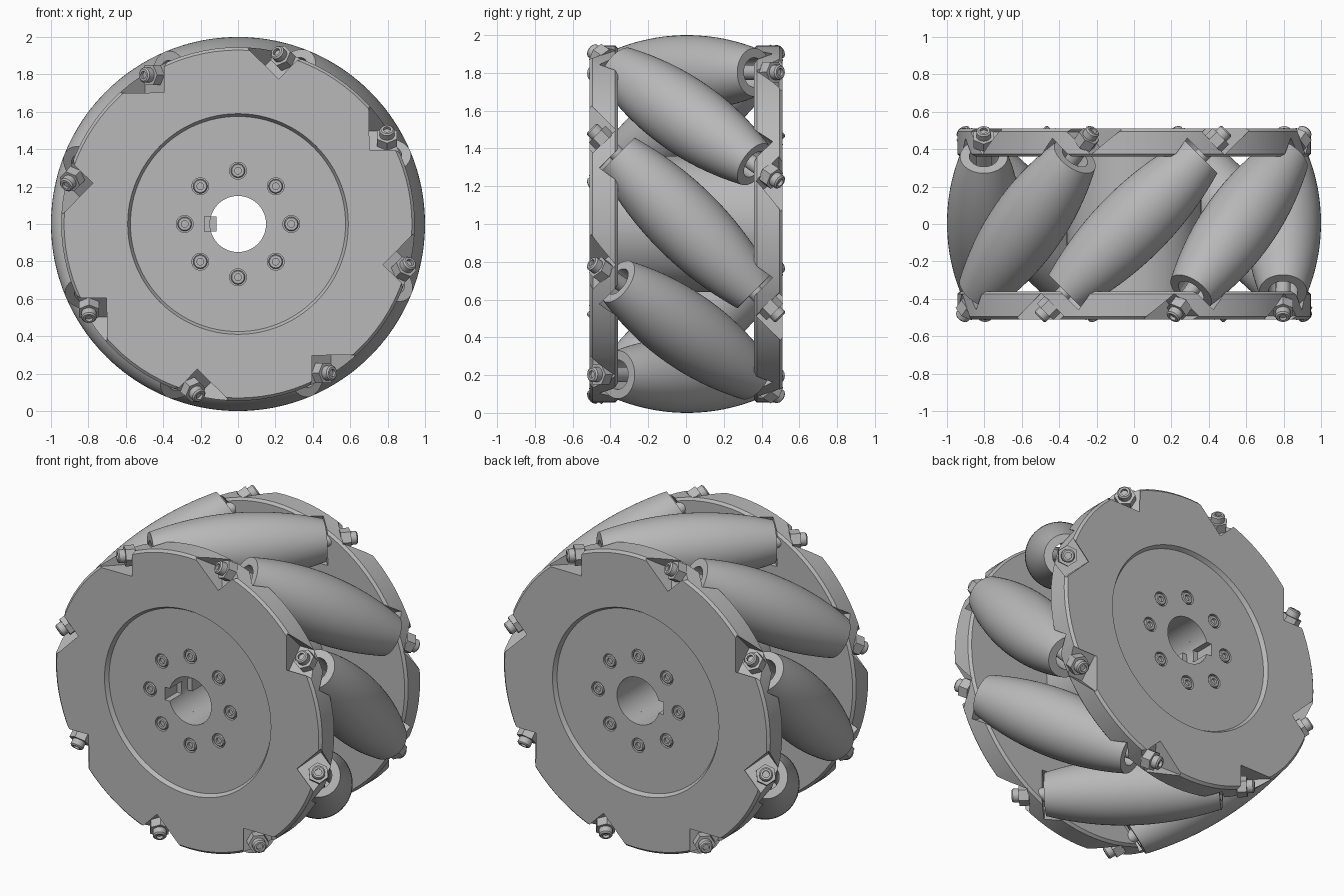
import bpy, bmesh, math
from mathutils import Matrix, Vector

cube = bpy.data.objects.get("Cube")
if cube:
    bpy.data.objects.remove(cube, do_unlink=True)

COUNT = 8            # rollers round the wheel
AXIS_R = 0.8         # distance of roller axes from the wheel centre
OFFSET = math.radians(0.4)
CENTRE = Vector((0, 0, 1))

steel = bpy.data.materials.new("plain grey")
steel.use_nodes = True
GREY = (0.48, 0.48, 0.48, 1)
steel.diffuse_color = GREY
steel.node_tree.nodes["Principled BSDF"].inputs["Base Color"].default_value = GREY


def lathe(bm, profile, matrix, sides=48):
    """Revolve a closed (radius, height) profile about local z."""
    rings = []
    for i in range(sides):
        a = math.tau * i / sides
        rings.append([bm.verts.new(matrix @ Vector((r * math.cos(a), r * math.sin(a), h)))
                      for r, h in profile])
    n = len(profile)
    for i in range(sides):
        p, q = rings[i], rings[(i + 1) % sides]
        for j in range(n):
            k = (j + 1) % n
            bm.faces.new((p[j], q[j], q[k], p[k]))


def cylinder(bm, radius, low, high, matrix, sides=32):
    move = Matrix.Translation((0, 0, (low + high) / 2))
    bmesh.ops.create_cone(bm, cap_ends=True, segments=sides, radius1=radius,
                          radius2=radius, depth=high - low, matrix=matrix @ move)


def box(bm, low, high, matrix):
    low, high = Vector(low), Vector(high)
    size = Matrix.Diagonal((high - low).to_4d())
    size[3][3] = 1
    bmesh.ops.create_cube(bm, size=1, matrix=matrix @ Matrix.Translation((low + high) / 2) @ size)


def finish(name, bm):
    bmesh.ops.recalc_face_normals(bm, faces=bm.faces)
    mesh = bpy.data.meshes.new(name)
    bm.to_mesh(mesh)
    bm.free()
    mesh.materials.append(steel)
    obj = bpy.data.objects.new(name, mesh)
    bpy.context.collection.objects.link(obj)
    return obj


def activate(obj):
    bpy.ops.object.select_all(action='DESELECT')
    obj.select_set(True)
    bpy.context.view_layer.objects.active = obj


def cut(obj, cutter):
    activate(obj)
    mod = obj.modifiers.new("cut", 'BOOLEAN')
    mod.operation, mod.solver, mod.object = 'DIFFERENCE', 'EXACT', cutter
    bpy.ops.object.modifier_apply(modifier=mod.name)
    bpy.data.objects.remove(cutter, do_unlink=True)


def frame(x, y, z, origin):
    return Matrix.Translation(origin) @ Matrix((x, y, z)).transposed().to_4x4()


def roller_frame(i, end=1):
    """Local x points outward, z along the tilted axis towards the chosen end."""
    a = math.tau * i / COUNT + OFFSET
    out = Vector((math.cos(a), 0, math.sin(a)))
    along = Vector((-math.sin(a), -1, math.cos(a))).normalized() * end
    return frame(out, along.cross(out), along, CENTRE + out * AXIS_R)


def side_frame(end):
    """Local z points out of the front (1) or back (-1) of the wheel."""
    z = Vector((0, -end, 0))
    x = Vector((1, 0, 0))
    return frame(x, z.cross(x), z, CENTRE)


def bolt_frame(end, i):
    a = math.tau * i / COUNT
    return side_frame(end) @ Matrix.Translation((0.285 * math.cos(a), 0.285 * math.sin(a), 0))


WHEEL = side_frame(1)
parts = []

# Side plates with recessed centres, roller clearances and nut pockets
plate_profile = [(0.15, 0.36), (0.93, 0.36), (0.945, 0.375), (0.945, 0.495),
                 (0.93, 0.51), (0.59, 0.51), (0.575, 0.485), (0.15, 0.485)]
for end, name in ((1, "front_plate"), (-1, "back_plate")):
    bm = bmesh.new()
    lathe(bm, plate_profile, side_frame(end), 96)
    plate = finish(name, bm)
    bm = bmesh.new()
    for i in range(COUNT):
        m = roller_frame(i, end)
        cylinder(bm, 0.155, 0.25, 0.53, m, 40)
        box(bm, (-0.095, -0.085, 0.61), (0.4, 0.085, 1.0), m)
        cylinder(bm, 0.045, 0.46, 0.6, bolt_frame(end, i))
    box(bm, (-0.18, -0.04, 0.3), (-0.1, 0.04, 0.6), side_frame(end))
    cut(plate, finish("plate_cutter", bm))
    parts.append(plate)

    # Socket screws around the bore
    bm = bmesh.new()
    for i in range(COUNT):
        m = bolt_frame(end, i)
        cylinder(bm, 0.038, 0.45, 0.47, m)
        lathe(bm, [(0.018, 0.46), (0.038, 0.46), (0.038, 0.48), (0.033, 0.485), (0.018, 0.485)], m, 24)
    parts.append(finish(name + "_screws", bm))

# Central hub tube and its key
bm = bmesh.new()
lathe(bm, [(0.15, -0.36), (0.36, -0.36), (0.36, 0.36), (0.15, 0.36)], WHEEL, 64)
parts.append(finish("hub", bm))
bm = bmesh.new()
box(bm, (-0.18, -0.04, -0.3), (-0.115, 0.04, 0.3), WHEEL)
parts.append(finish("hub_key", bm))

# Barrel rollers whose outer line follows the wheel's rim cylinder
barrel = []
STEPS = 24
for s in range(STEPS + 1):
    u = 0.475 * (2 * s / STEPS - 1)
    d = math.sqrt(AXIS_R ** 2 + u * u / 2)
    lean = u / (2 * d)
    barrel.append(((1 - d) * math.sqrt(1 - lean * lean), u + (1 - d) * lean))
tip = barrel[-1][1]
roller_profile = barrel + [(0.078, tip), (0.078, -tip)]

for i in range(COUNT):
    bm = bmesh.new()
    lathe(bm, roller_profile, roller_frame(i), 56)
    parts.append(finish(f"roller_{i + 1}", bm))

    # Axle with a hex nut at each end
    bm = bmesh.new()
    cylinder(bm, 0.04, -0.69, 0.69, roller_frame(i), 24)
    for end in (1, -1):
        m = roller_frame(i, end)
        cylinder(bm, 0.062, 0.605, 0.665, m, 6)
        lathe(bm, [(0.02, 0.68), (0.04, 0.68), (0.04, 0.7), (0.032, 0.708), (0.02, 0.708)], m, 24)
    parts.append(finish(f"axle_{i + 1}", bm))

for obj in parts:
    activate(obj)
    bpy.ops.object.shade_smooth_by_angle(angle=math.radians(25))
